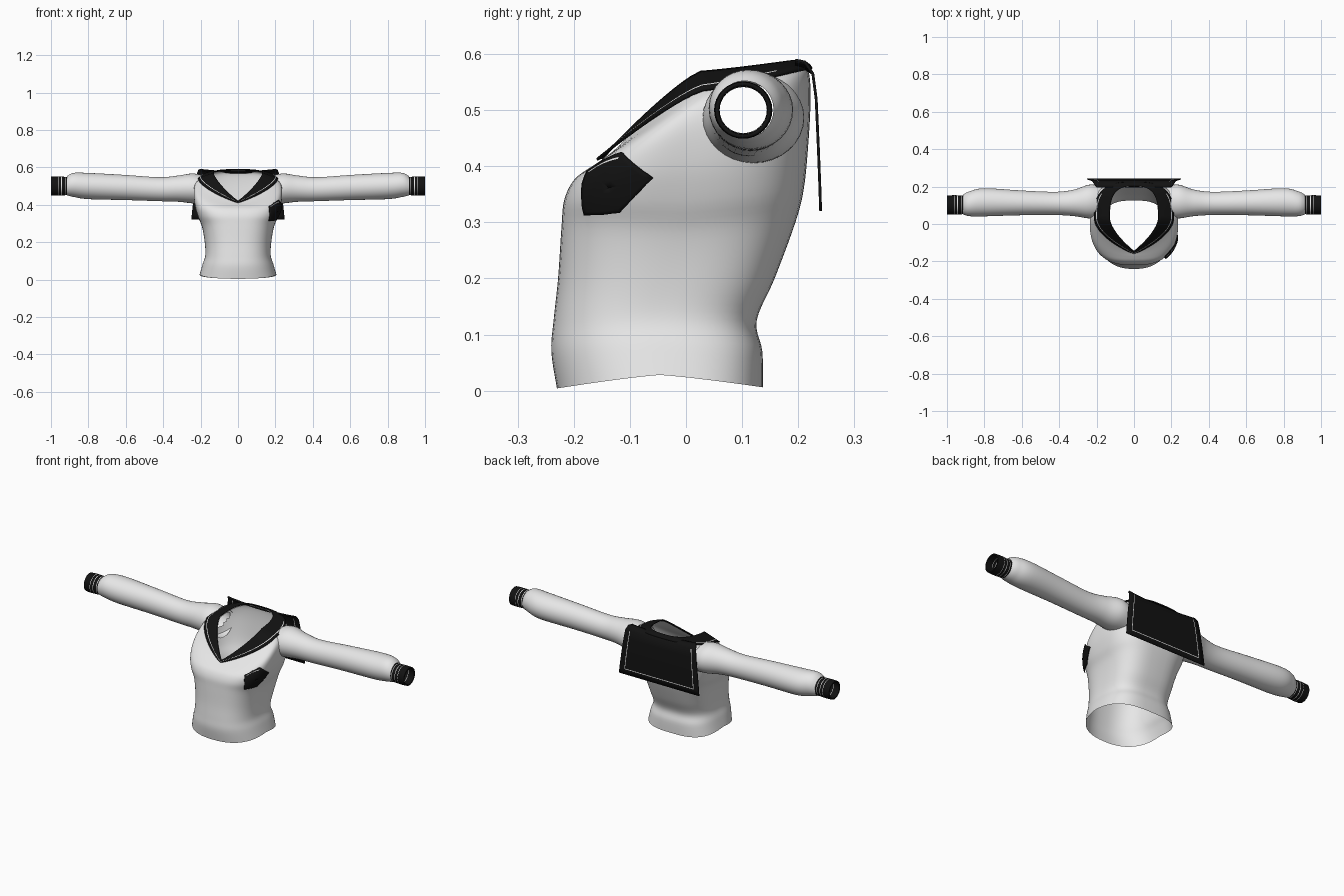
import bpy, math
from mathutils import Vector

cube = bpy.data.objects.get("Cube")
if cube:
    bpy.data.objects.remove(cube)


def material(name, value):
    m = bpy.data.materials.new(name)
    m.use_nodes = True
    col = (value, value, value, 1)
    m.diffuse_color = col
    bsdf = m.node_tree.nodes["Principled BSDF"]
    bsdf.inputs["Base Color"].default_value = col
    bsdf.inputs["Roughness"].default_value = 0.8
    return m


white = material("white cloth", 0.8)
black = material("black cloth", 0.006)


def loft(name, rings, mats, closed=True, keep=None, paint=None):
    """Skin a list of rings; keep and paint are rules per face."""
    n = len(rings[0])
    verts = [Vector(p) for r in rings for p in r]
    faces, slots = [], []
    for i in range(len(rings) - 1):
        for j in range(n if closed else n - 1):
            k = (j + 1) % n
            f = (i * n + j, i * n + k, (i + 1) * n + k, (i + 1) * n + j)
            mid = sum((verts[v] for v in f), Vector()) / 4
            if keep and not keep(mid):
                continue
            faces.append(f)
            slots.append(paint(i, j, mid) if paint else 0)
    me = bpy.data.meshes.new(name)
    me.from_pydata(verts, [], faces)
    for m in mats:
        me.materials.append(m)
    for p, s in zip(me.polygons, slots):
        p.material_index = s
    ob = bpy.data.objects.new(name, me)
    bpy.context.collection.objects.link(ob)
    bpy.ops.object.select_all(action='DESELECT')
    ob.select_set(True)
    bpy.context.view_layer.objects.active = ob
    bpy.ops.object.shade_smooth_by_angle(angle=math.radians(50))
    return ob


def thicken(ob, thickness, offset):
    s = ob.modifiers.new("thickness", 'SOLIDIFY')
    s.thickness, s.offset = thickness, offset


def spline(rows, u):
    """Smooth interpolation between rows of numbers."""
    i = min(int(u), len(rows) - 2)
    t = u - i
    p = [rows[max(0, min(len(rows) - 1, i + d))] for d in (-1, 0, 1, 2)]
    return [0.5 * (2 * b + (c - a) * t + (2 * a - 5 * b + 4 * c - d) * t * t
                   + (3 * b - a - 3 * c + d) * t ** 3) for a, b, c, d in zip(*p)]


# Torso cross-sections: half width, front y, back y,
# front z, side z, back z, front roundness powers
SECTIONS = [
    (.205, -.23, .137, .004, .028, .006, 2.4, 2.4),
    (.19, -.24, .136, .07, .08, .07, 2.4, 2.4),
    (.175, -.236, .126, .125, .13, .125, 2.5, 2.5),
    (.178, -.228, .158, .20, .20, .20, 2.6, 2.6),
    (.192, -.222, .195, .29, .28, .30, 2.8, 2.8),
    (.215, -.217, .21, .34, .34, .36, 3, 3),
    (.232, -.2, .218, .375, .41, .44, 3, 3),
    (.235, -.175, .222, .395, .49, .52, 2.8, 2.4),
    (.21, -.156, .218, .406, .53, .57, 1.8, 1.1),
    (.128, -.143, .2, .412, .562, .582, 1.6, 1),
]
COLS = 72
TOP = len(SECTIONS) - 1


def torso_ring(u):
    w, yf, yb, zf, zs, zb, n, m = spline(SECTIONS, u)
    ring = []
    for j in range(COLS):
        a = 2 * math.pi * j / COLS
        t = math.sin(a)
        if t > 0:
            n, m = 3, 3
        else:
            n, m = spline(SECTIONS, u)[6:]
        x = w * max(0, 1 - abs(t) ** n) ** (1 / m)
        z = zs + ((zb if t > 0 else zf) - zs) * abs(t) ** 1.2
        ring.append((math.copysign(x, math.cos(a)), (yf + yb) / 2 + t * (yb - yf) / 2, z))
    return ring


def outside_armhole(p):
    return abs(p.x) < .16 or ((p.y - .112) / .07) ** 2 + ((p.z - .495) / .06) ** 2 > 1


torso = loft("torso", [torso_ring(TOP * i / 45) for i in range(46)], [white],
             keep=outside_armhole)

# Sailor collar around the neck opening, with a thin stripe on the lapels
fractions = [0, .17, .21, .4, .6, .8, 1]
collar = loft("collar", [torso_ring(TOP - 1 + f) for f in fractions], [black, white],
              paint=lambda i, j, p: int(i == 1 and p.y < .16))
lift = collar.modifiers.new("lift", 'DISPLACE')
lift.strength, lift.mid_level = .004, 0
thicken(collar, .005, 1)

# Square back flap: y, z, half width
FLAP = [(.195, .589, .2), (.212, .586, .212), (.226, .565, .22), (.232, .52, .226),
        (.236, .43, .238), (.239, .352, .247), (.239, .348, .247), (.24, .32, .25)]
half = [.2, .4, .6, .8, .86, .876, 1]
columns = [-c for c in reversed(half)] + [0] + half
STRIPE_ROW = 5


def flap_paint(i, j, p):
    side = abs(columns[j] + columns[j + 1]) / 2
    on_side = .86 < side < .876 and 1 < i <= STRIPE_ROW
    return int(on_side or (i == STRIPE_ROW and side < .876))


flap = loft("collar_back_flap",
            [[(c * w, y, z - .012 * (1 - c * c) * (r < 2)) for c in columns]
             for r, (y, z, w) in enumerate(FLAP)],
            [black, white], closed=False, paint=flap_paint)
thicken(flap, .005, 0)


# Sleeves and cuffs: x, centre y, centre z, radius y, radius z
def tube(rows, steps):
    rings = []
    for i in range(steps + 1):
        x, y, z, ry, rz = spline(rows, (len(rows) - 1) * i / steps)
        rings.append([(x, y + ry * math.cos(a), z + rz * math.sin(a))
                      for a in (2 * math.pi * k / 32 for k in range(32))])
    return rings


SLEEVE = [
    (.17, .118, .478, .086, .074), (.24, .12, .487, .09, .08),
    (.32, .113, .486, .071, .07), (.42, .11, .483, .062, .064),
    (.6, .113, .492, .066, .067), (.8, .116, .5, .075, .07),
    (.88, .108, .506, .066, .064), (.915, .104, .501, .052, .051),
]
CUFF = [(.905, .102, .5, .049, .048), (.96, .102, .5, .052, .051), (1, .102, .5, .05, .05)]

sleeves = loft("sleeves", tube(SLEEVE, 42), [white])
cuffs = loft("cuffs", tube(CUFF, 38), [black, white],
             paint=lambda i, j, p: int(i in (7, 13, 19)))
for ob in (sleeves, cuffs):
    ob.modifiers.new("mirror", 'MIRROR')
thicken(cuffs, .007, -1)

# Five-sided chest pocket, wrapped onto the torso
corners = [Vector(c) for c in ((.17, -.188, .4), (.172, -.188, .31), (.225, -.125, .308),
                               (.25, -.06, .375), (.212, -.11, .422))]
centre = sum(corners, Vector()) / 5
outline = [a.lerp(b, k / 6) for a, b in zip(corners, corners[1:] + corners[:1])
           for k in range(6)]
scales = [1, .85, .8, .6, .4, .2, .01]
pocket = loft("chest_pocket", [[centre.lerp(p, s) for p in outline] for s in scales],
              [black, white], paint=lambda i, j, p: int(i == 1 and j // 6 == 4))
wrap = pocket.modifiers.new("wrap", 'SHRINKWRAP')
wrap.target = torso
wrap.wrap_method = 'NEAREST_SURFACEPOINT'
wrap.wrap_mode = 'ABOVE_SURFACE'
wrap.offset = .008
thicken(pocket, .005, 0)
